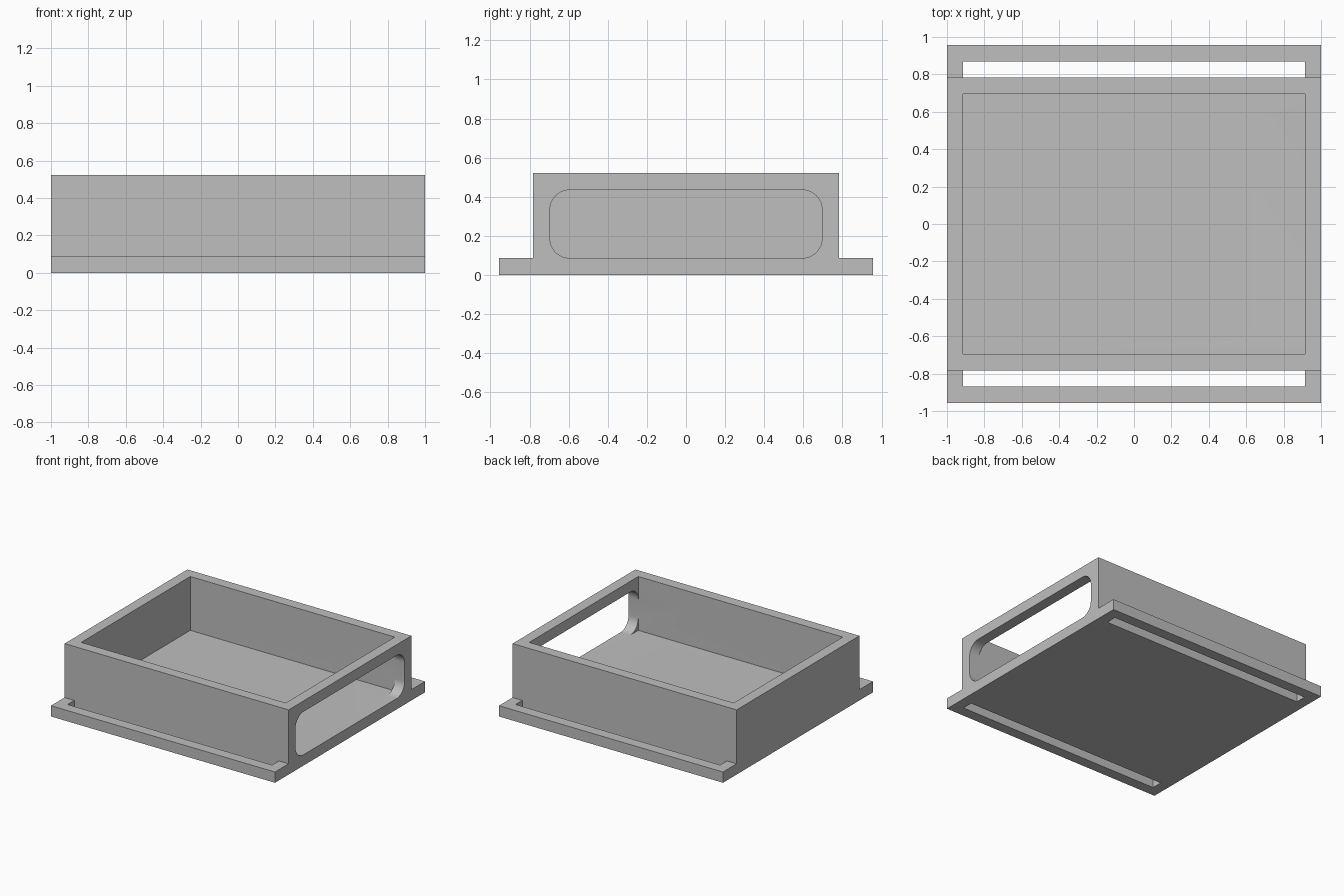
import bpy
import bmesh
from math import cos, sin, pi

default = bpy.data.objects.get("Cube")
if default:
    bpy.data.objects.remove(default, do_unlink=True)

UNIT = 2 / 46           # grid step shared by every dimension
HALF_X = 23 * UNIT
WALL = 2 * UNIT
FLANGE_Y, BOX_Y, HEIGHT = 22 * UNIT, 18 * UNIT, 12 * UNIT
IN_X, IN_Y = HALF_X - WALL, BOX_Y - WALL

grey = bpy.data.materials.new("light grey")
grey.use_nodes = True
colour = (0.52, 0.52, 0.52, 1)
grey.diffuse_color = colour
grey.node_tree.nodes["Principled BSDF"].inputs["Base Color"].default_value = colour


def extrude_x(name, profile, x0, x1):
    """Solid made by sweeping a (y, z) profile from x0 to x1."""
    bm = bmesh.new()
    face = bm.faces.new([bm.verts.new((x0, y, z)) for y, z in profile])
    swept = bmesh.ops.extrude_face_region(bm, geom=[face])["geom"]
    verts = [v for v in swept if isinstance(v, bmesh.types.BMVert)]
    bmesh.ops.translate(bm, verts=verts, vec=(x1 - x0, 0, 0))
    bmesh.ops.recalc_face_normals(bm, faces=bm.faces)
    mesh = bpy.data.meshes.new(name)
    bm.to_mesh(mesh)
    bm.free()
    mesh.materials.append(grey)
    obj = bpy.data.objects.new(name, mesh)
    bpy.context.collection.objects.link(obj)
    return obj


def rect(y0, y1, z0, z1):
    return [(y0, z0), (y1, z0), (y1, z1), (y0, z1)]


def rounded_rect(y0, y1, z0, z1, r, steps=10):
    corners = [(y1 - r, z1 - r), (y0 + r, z1 - r), (y0 + r, z0 + r), (y1 - r, z0 + r)]
    return [(cy + r * cos(a), cz + r * sin(a))
            for q, (cy, cz) in enumerate(corners)
            for a in [(q + i / steps) * pi / 2 for i in range(steps + 1)]]


# Tray body: box with a flange along front and back
half = [(FLANGE_Y, 0), (FLANGE_Y, WALL), (BOX_Y, WALL), (BOX_Y, HEIGHT)]
tray = extrude_x("tray", half + [(-y, z) for y, z in reversed(half)], -HALF_X, HALF_X)

# Cutters: open cavity, two strap slots, rounded side window
cutters = [
    extrude_x("cavity_cutter", rect(-IN_Y, IN_Y, WALL, 1), -IN_X, IN_X),
    extrude_x("back_slot_cutter", rect(BOX_Y, BOX_Y + WALL, -WALL, 2 * WALL), -IN_X, IN_X),
    extrude_x("front_slot_cutter", rect(-BOX_Y - WALL, -BOX_Y, -WALL, 2 * WALL), -IN_X, IN_X),
    extrude_x("window_cutter",
              rounded_rect(-IN_Y, IN_Y, WALL, HEIGHT - WALL, 0.1), 0.5, 1.2),
]
for cutter in cutters:
    mod = tray.modifiers.new(cutter.name, "BOOLEAN")
    mod.operation = "DIFFERENCE"
    mod.solver = "EXACT"
    mod.object = cutter

# Bake the cuts, then drop the cutters
bpy.context.view_layer.update()
graph = bpy.context.evaluated_depsgraph_get()
result = bpy.data.meshes.new_from_object(tray.evaluated_get(graph))
tray.modifiers.clear()
tray.data = result
result.name = "tray"
for cutter in cutters:
    bpy.data.objects.remove(cutter, do_unlink=True)

# Smooth the rounded window corners, keep edges crisp
bpy.ops.object.select_all(action="DESELECT")
tray.select_set(True)
bpy.context.view_layer.objects.active = tray
bpy.ops.object.shade_smooth_by_angle(angle=pi / 6)
